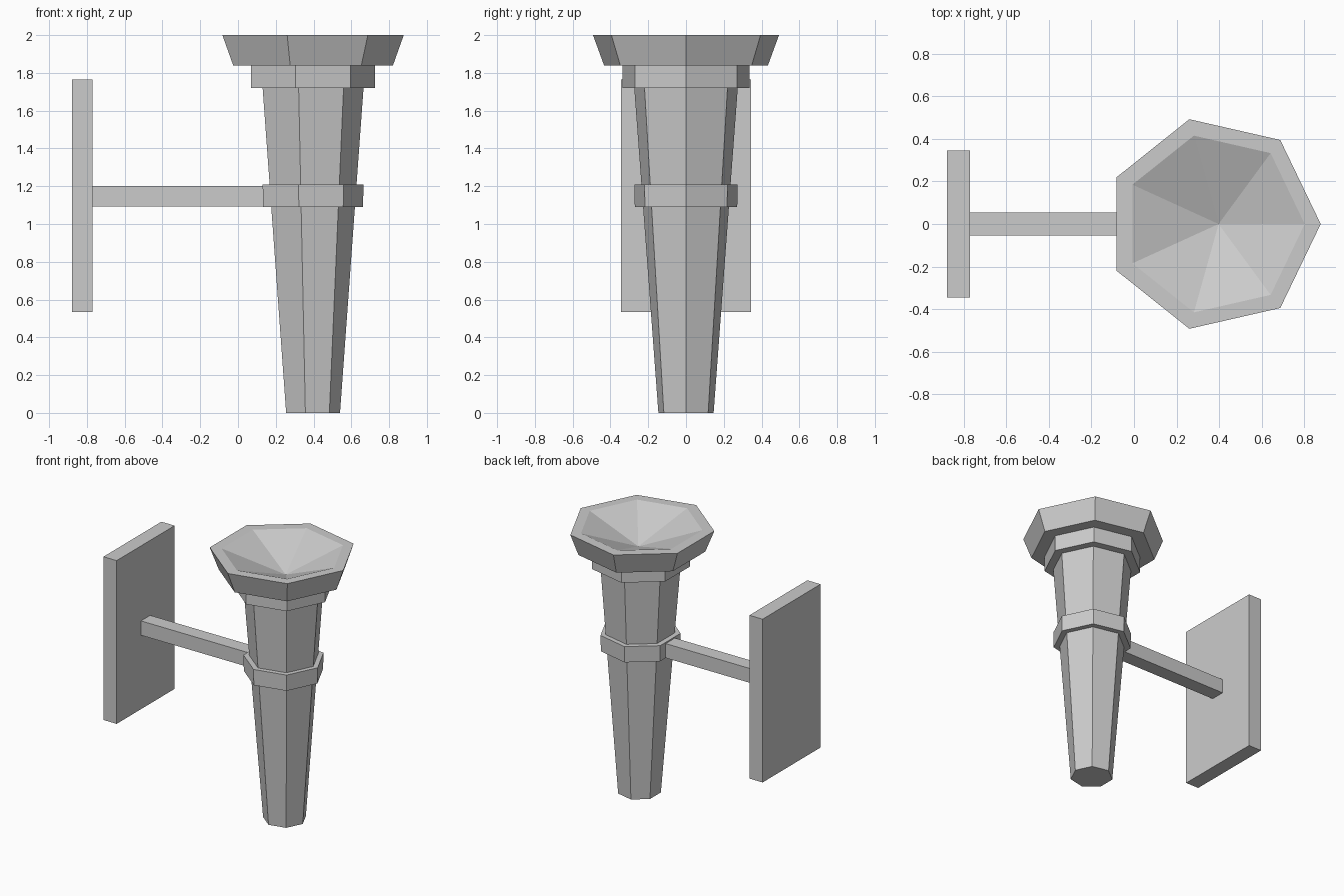
import bpy, bmesh, math

if "Cube" in bpy.data.objects:
    bpy.data.objects.remove(bpy.data.objects["Cube"])

SIDES = 7
TORCH_X = 0.3975  # middle of the torch's width


def ring(bm, r, z):
    # heptagon with one corner toward +x, centred by its width
    cx = TORCH_X - r * (1 - math.cos(math.pi / SIDES)) / 2
    angles = [2 * math.pi * i / SIDES for i in range(SIDES)]
    return [bm.verts.new((cx + r * math.cos(a), r * math.sin(a), z)) for a in angles]


def finish(bm, name):
    bmesh.ops.recalc_face_normals(bm, faces=bm.faces[:])
    mesh = bpy.data.meshes.new(name)
    bm.to_mesh(mesh)
    bm.free()
    obj = bpy.data.objects.new(name, mesh)
    bpy.context.collection.objects.link(obj)
    return obj


def loft(name, profile, apex_z=None):
    # stack of rings (radius, z); the top is flat or sinks to an apex
    bm = bmesh.new()
    rings = [ring(bm, r, z) for r, z in profile]
    for a, b in zip(rings, rings[1:]):
        for i in range(SIDES):
            j = (i + 1) % SIDES
            bm.faces.new((a[i], a[j], b[j], b[i]))
    bm.faces.new(rings[0][::-1])
    top = rings[-1]
    if apex_z is None:
        bm.faces.new(top)
    else:
        tip = bm.verts.new((TORCH_X, 0, apex_z))
        for i in range(SIDES):
            bm.faces.new((top[i], top[(i + 1) % SIDES], tip))
    return finish(bm, name)


def box(name, lo, hi):
    bm = bmesh.new()
    bmesh.ops.create_cube(bm, size=1)
    for v in bm.verts:
        v.co = [(l + h) / 2 + c * (h - l) for l, h, c in zip(lo, hi, v.co)]
    return finish(bm, name)


# Tapered shaft with stepped band, collar and hollow bowl
loft("torch", [
    (0.15, 0), (0.233, 1.09), (0.278, 1.09), (0.281, 1.21), (0.242, 1.21),
    (0.281, 1.72), (0.345, 1.72), (0.345, 1.84),
    (0.445, 1.84), (0.505, 2.0), (0.426, 2.0),
], apex_z=1.84)

# Wall plate and the arm holding the torch
box("wall_plate", (-0.88, -0.345, 0.535), (-0.77, 0.345, 1.765))
box("arm", (-0.77, -0.055, 1.092), (0.15, 0.055, 1.2))
